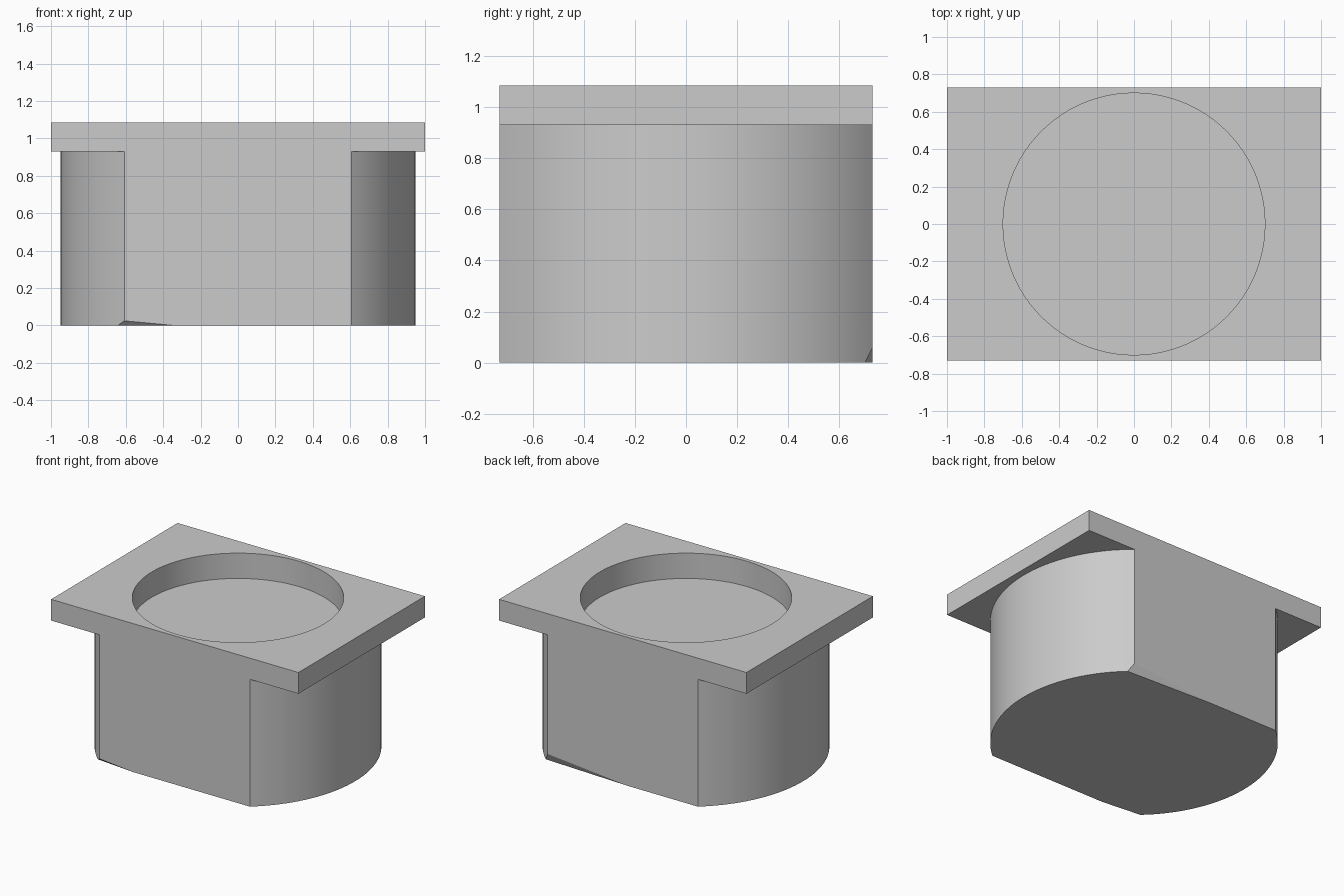
import bpy, bmesh, math
from mathutils import Vector

cube = bpy.data.objects.get("Cube")
if cube:
    bpy.data.objects.remove(cube, do_unlink=True)

DEPTH = 0.73        # half depth of plate and body
RADIUS = 0.95       # radius of the rounded body ends
LEDGE, TOP = 0.93, 1.085
FLOOR = 0.90        # floor of the round recess

grey = bpy.data.materials.new("plain_grey")
grey.use_nodes = True
grey.diffuse_color = (0.6, 0.6, 0.6, 1)
grey.node_tree.nodes["Principled BSDF"].inputs["Base Color"].default_value = (0.6, 0.6, 0.6, 1)


def arc(radius, start, end, steps):
    angles = [start + (end - start) * i / steps for i in range(steps + 1)]
    return [(radius * math.cos(a), radius * math.sin(a)) for a in angles]


def prism(name, outline, low, high, chips=()):
    """Extrude an outline upward, then slice off corners by three-point planes."""
    bm = bmesh.new()
    base = bm.faces.new([bm.verts.new((x, y, low)) for x, y in outline])
    moved = bmesh.ops.extrude_face_region(bm, geom=[base])["geom"]
    verts = [v for v in moved if isinstance(v, bmesh.types.BMVert)]
    bmesh.ops.translate(bm, verts=verts, vec=(0, 0, high - low))
    for points in chips:
        a, b, c = map(Vector, points)
        normal = (b - a).cross(c - a)
        if normal.z > 0:
            normal.negate()
        bmesh.ops.bisect_plane(bm, geom=bm.verts[:] + bm.edges[:] + bm.faces[:],
                               plane_co=a, plane_no=normal, clear_outer=True)
        bmesh.ops.holes_fill(bm, edges=[e for e in bm.edges if e.is_boundary])
    bmesh.ops.recalc_face_normals(bm, faces=bm.faces[:])
    mesh = bpy.data.meshes.new(name)
    bm.to_mesh(mesh)
    bm.free()
    mesh.materials.append(grey)
    obj = bpy.data.objects.new(name, mesh)
    bpy.context.collection.objects.link(obj)
    return obj


def combine(target, other, operation):
    mod = target.modifiers.new(operation.lower(), "BOOLEAN")
    mod.operation, mod.object, mod.solver = operation, other, "EXACT"
    bpy.ops.object.modifier_apply(modifier=mod.name)
    bpy.data.objects.remove(other, do_unlink=True)


# Body: two round ends joined by flat front and back, with two chipped corners
half = math.asin(DEPTH / RADIUS)
outline = arc(RADIUS, -half, half, 40) + arc(RADIUS, math.pi - half, math.pi + half, 40)
corner = RADIUS * math.cos(half)
front_chip = [(-corner, -DEPTH, 0.025), (-0.34, -DEPTH, 0), (-0.64, -0.70, 0)]
back_chip = [(corner, DEPTH, 0.06), (-0.05, DEPTH, 0), (0.64, 0.70, 0)]
body = prism("body", outline, 0, LEDGE, [front_chip, back_chip])

# Top plate and round recess
plate = prism("plate", [(-1, -DEPTH), (1, -DEPTH), (1, DEPTH), (-1, DEPTH)], LEDGE, TOP)
recess = prism("recess_cutter", arc(0.70, 0, 2 * math.pi, 96)[:-1], FLOOR, TOP + 0.2)
recess.hide_render = True

bpy.ops.object.select_all(action="DESELECT")
bpy.context.view_layer.objects.active = body
body.select_set(True)
combine(body, plate, "UNION")
combine(body, recess, "DIFFERENCE")
body.name = "recessed_block"
bpy.ops.object.shade_smooth_by_angle(angle=math.radians(25))
